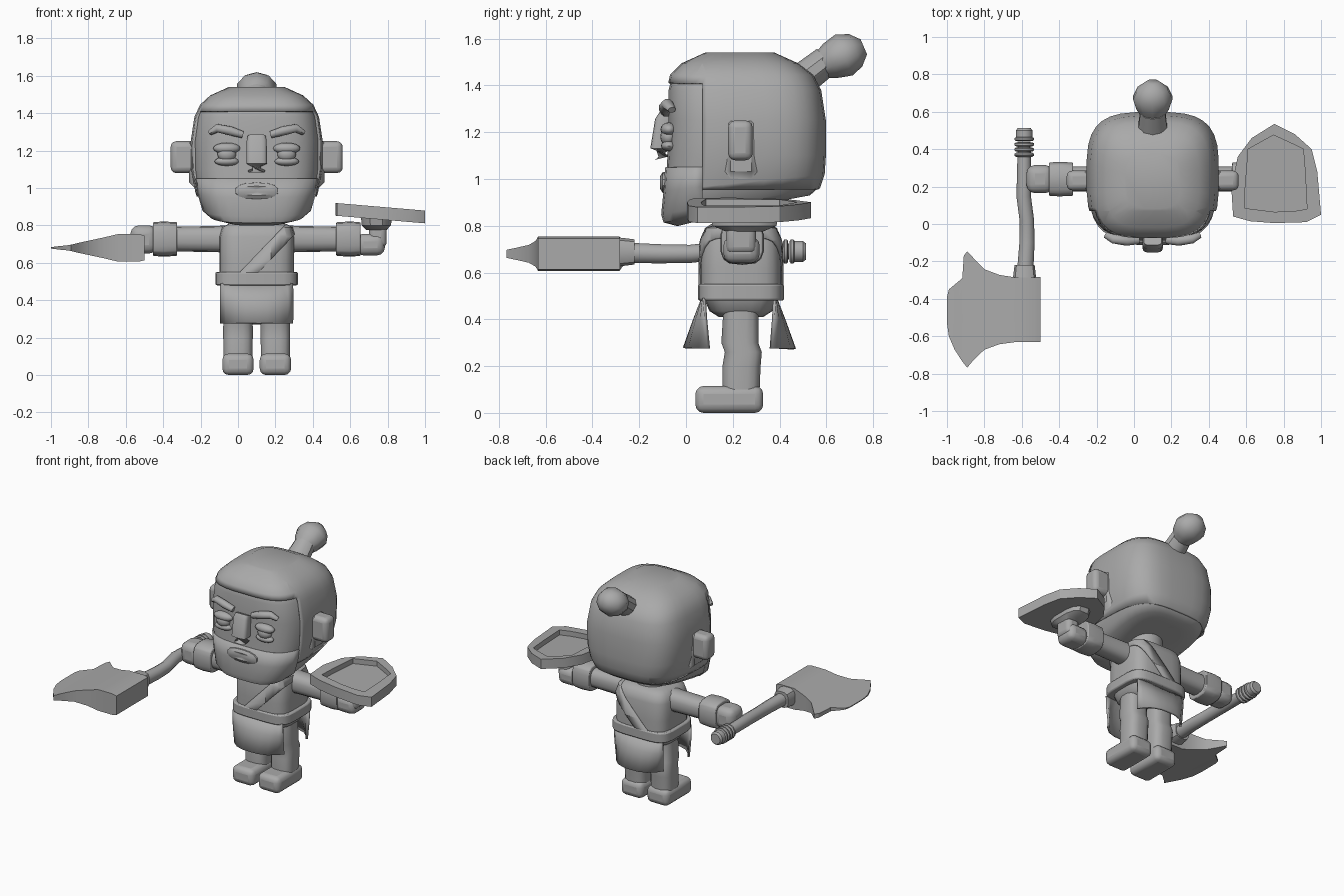
import bpy, bmesh, math
from mathutils import Vector, Matrix

if "Cube" in bpy.data.objects:
    bpy.data.objects.remove(bpy.data.objects["Cube"])

CX, CY = 0.1, 0.235   # body axis
grey = bpy.data.materials.new("stone_grey")
grey.diffuse_color = (0.4, 0.4, 0.4, 1)
grey.use_nodes = True
grey.node_tree.nodes["Principled BSDF"].inputs["Base Color"].default_value = grey.diffuse_color


def finish(name, bm, angle=35, bevel=0, seg=2, solid=0):
    bmesh.ops.recalc_face_normals(bm, faces=bm.faces)
    me = bpy.data.meshes.new(name)
    bm.to_mesh(me)
    bm.free()
    ob = bpy.data.objects.new(name, me)
    bpy.context.collection.objects.link(ob)
    me.materials.append(grey)
    if solid:
        m = ob.modifiers.new("thickness", 'SOLIDIFY')
        m.thickness, m.offset = solid, -1
    if bevel:
        m = ob.modifiers.new("bevel", 'BEVEL')
        m.width, m.segments, m.limit_method = bevel, seg, 'ANGLE'
    bpy.ops.object.select_all(action='DESELECT')
    ob.select_set(True)
    bpy.context.view_layer.objects.active = ob
    bpy.ops.object.shade_smooth_by_angle(angle=math.radians(angle))
    return ob


def oval(a, b, n=24, e=2.0):
    """Superellipse outline."""
    out = []
    for i in range(n):
        t = 2 * math.pi * (i + 0.5) / n
        c, s = math.cos(t), math.sin(t)
        out.append((a * math.copysign(abs(c) ** (2 / e), c), b * math.copysign(abs(s) ** (2 / e), s)))
    return out


def loft(rings, caps=True):
    bm = bmesh.new()
    vs = [[bm.verts.new(p) for p in r] for r in rings]
    n = len(rings[0])
    for lo, hi in zip(vs, vs[1:]):
        for i in range(n):
            bm.faces.new((lo[i], lo[(i + 1) % n], hi[(i + 1) % n], hi[i]))
    if caps:
        bm.faces.new(vs[0][::-1])
        bm.faces.new(vs[-1])
    return bm


def body(rows, grow=0, n=24, e=3.4, cx=CX):
    """Rows of (front z, back z, half width, front y, back y)."""
    rings = []
    for zf, zb, w, yf, yb in rows:
        c, d = (yf + yb) / 2, (yb - yf) / 2
        rings.append([(cx + x, c + y, zf + (zb - zf) * (y / d + 1) / 2)
                      for x, y in oval(w + grow, d + grow, n, e)])
    return loft(rings)


def tube(name, pts, n=12, e=2.0, **kw):
    """Tube along points of (position, half width, half height)."""
    rings = []
    for i, (p, a, b) in enumerate(pts):
        d = Vector(pts[min(i + 1, len(pts) - 1)][0]) - Vector(pts[max(i - 1, 0)][0])
        side = d.cross(Vector((0, 0, 1)))
        side = side.normalized() if side.length > 1e-5 else Vector((1, 0, 0))
        up = side.cross(d).normalized()
        rings.append([Vector(p) + side * u + up * v for u, v in oval(a, b, n, e)])
    return finish(name, loft(rings), **kw)


def box(name, lo, hi, bevel=0.02, seg=2, turn=0):
    bm = bmesh.new()
    lo, hi = Vector(lo), Vector(hi)
    size = hi - lo
    bmesh.ops.create_cube(bm, size=1, matrix=Matrix.Translation((lo + hi) / 2)
                          @ Matrix.Rotation(turn, 4, 'Y') @ Matrix.Diagonal((*size, 1)))
    return finish(name, bm, 40, bevel, seg)


def ball(name, pos, size, seg=16):
    bm = bmesh.new()
    bmesh.ops.create_uvsphere(bm, u_segments=seg, v_segments=seg // 2, radius=1,
                              matrix=Matrix.Translation(pos) @ Matrix.Diagonal((*size, 1)))
    return finish(name, bm, 50)


def shell(name, bm, planes, drop, solid=0.015):
    """Cut a grown surface along planes and drop the faces matching a rule."""
    for co, no in planes:
        bmesh.ops.bisect_plane(bm, geom=bm.verts[:] + bm.edges[:] + bm.faces[:], plane_co=co, plane_no=no)
    dead = [f for f in bm.faces if drop(f.calc_center_median())]
    bmesh.ops.delete(bm, geom=dead, context='FACES')
    return finish(name, bm, 40, solid=solid)


# Head, hair shell and beard
head = [(.80, .92, .17, -.03, .45), (.815, .93, .25, -.09, .53), (.85, .96, .29, -.1, .565),
        (.95, 1.02, .32, -.09, .585), (1.1, 1.1, .342, -.08, .59), (1.25, 1.25, .345, -.075, .59),
        (1.38, 1.38, .325, -.075, .57), (1.445, 1.445, .295, -.06, .535),
        (1.495, 1.495, .24, -.01, .47), (1.53, 1.53, .14, .09, .37)]
finish("head", body(head, n=32), 50)
hair = head[:-1] + [(1.54, 1.54, .14, .09, .37)]
shell("hair", body(hair, .009, 32), [((0, .07, 0), (0, 1, 0)), ((0, 0, 1.41), (0, 0, 1)), ((0, 0, .955), (0, 0, 1))],
      lambda c: (c.y < .07 and c.z < 1.41) or c.z < .955)
shell("beard", body(head, .007, 32), [((0, .07, 0), (0, 1, 0)), ((0, 0, 1.05), (0, 0, 1))],
      lambda c: c.y > .07 or c.z > 1.05)

# Topknot
tube("topknot_band", [((CX, .49, 1.42), .085, .07), ((CX, .60, 1.505), .07, .065)], 10)
tube("topknot", [((CX, .56, 1.475), .05, .05), ((CX, .62, 1.505), .09, .08), ((CX, .675, 1.53), .11, .095),
                 ((CX, .725, 1.55), .085, .075), ((CX, .76, 1.565), .035, .035)], 10, angle=60)

# Ears and face, mirrored about the body axis
for s, side in ((-1, "right"), (1, "left")):
    def X(a, b):
        return sorted((CX + s * a, CX + s * b))
    a, b = X(.31, .46)
    box(side + "_ear", (a, .18, 1.08), (b, .285, 1.25), .03, 3)
    a, b = X(.30, .362)
    box(side + "_sideburn", (a, .16, 1.0), (b, .31, 1.27), .04, 1)
    ball(side + "_eye", (CX + s * .16, -.075, 1.18), (.05, .035, .04))
    ball(side + "_upper_lid", (CX + s * .16, -.073, 1.212), (.073, .036, .03))
    ball(side + "_lower_lid", (CX + s * .16, -.073, 1.142), (.066, .034, .024))
    tube(side + "_brow", [((CX + s * .075, -.085, 1.285), .024, .02), ((CX + s * .14, -.09, 1.305), .028, .026),
                          ((CX + s * .21, -.08, 1.32), .026, .024), ((CX + s * .25, -.06, 1.295), .018, .014)], 8,
         angle=50)
tube("nose", [((CX, -.085, 1.275), .048, .03), ((CX, -.095, 1.25), .054, .038), ((CX, -.11, 1.13), .055, .043),
              ((CX, -.1, 1.09), .046, .035)], 16, 4, angle=50)
tube("lips", [((CX, -.05, .985), .12, .047), ((CX, -.1, .985), .115, .044), ((CX, -.112, .985), .085, .025),
              ((CX, -.102, .985), .04, .008)], 14, 2.4)

# Torso, sash and belt
finish("neck", body([(.76, .76, .11, .13, .34), (.95, .95, .11, .13, .34)], e=2), 40)
torso = [(.5, .5, .2, .06, .41), (.62, .62, .2, .06, .41), (.74, .74, .2, .065, .405),
         (.79, .79, .185, .08, .39), (.815, .815, .14, .12, .35)]
finish("torso", body(torso, e=4), 50)
cut = Vector((.72, 0, -.69))
lo, hi = Vector((.01, 0, .55)), Vector((.11, 0, .55))
shell("sash", body(torso, .008, e=4), [(lo, cut), (hi, cut)],
      lambda c: (c - lo).dot(cut) < 0 or (c - hi).dot(cut) > 0, .012)
finish("belt", body([(.48, .48, .222, .05, .42), (.55, .55, .222, .05, .42)], e=4.5), 40, .008)
finish("hips", body([(.41, .41, .13, .14, .33), (.435, .435, .175, .10, .37), (.49, .49, .19, .075, .395)], e=3.5), 50)

# Skirt flaps: curved sheets flaring away from the belt
for s, side in ((-1, "front"), (1, "back")):
    bm = bmesh.new()
    grid = []
    for z, out, w in ((.49, .155, .19), (.40, .19, .19), (.275, .235, .185)):
        grid.append([bm.verts.new((CX + w * t, CY + s * (out - (.235 - .13) * abs(t) ** 3 * (.5 - z) / .23), z))
                     for t in (-1, -.85, -.6, -.3, 0, .3, .6, .85, 1)])
    for r, q in zip(grid, grid[1:]):
        for i in range(8):
            bm.faces.new((r[i], r[i + 1], q[i + 1], q[i]))
    finish(side + "_flap", bm, 40, solid=.014)

# Legs, feet, arms, cuffs
for s, side in ((-1, "right"), (1, "left")):
    x = CX + s * .1
    rows = [(.08, .08, .078, .155, .315), (.2, .2, .08, .155, .32), (.26, .26, .08, .165, .325),
            (.3, .3, .078, .15, .31), (.46, .46, .075, .16, .31)]
    finish(side + "_leg", body(rows, n=16, e=3, cx=x), 50)
    box(side + "_foot", (x - .084, .04, 0), (x + .084, .33, .115), .035, 3)

    def A(d, y=.24, z=.727):
        return (CX + s * d, y, z)
    tube(side + "_arm", [(A(.15), .075, .075), (A(.21), .07, .07), (A(.45), .068, .066)], 14, 2.6)
    tube(side + "_cuff", [(A(.425), .09, .09), (A(.5), .094, .094), (A(.555), .09, .09)], 14, 3.2, bevel=.006)
box("right_hand", (-.575, .165, .65), (-.43, .315, .80), .045, 3)
box("left_hand", (.63, .16, .64), (.785, .315, .755), .04, 3)
box("left_thumb", (.70, .17, .68), (.795, .30, .83), .03, 3)

# Shield: outline, raised rim and recessed face, tilted to the side
outer = [(.53, .04), (.52, .2), (.555, .36), (.63, .46), (.75, .535), (.86, .48), (.95, .40),
         (.98, .28), (1.0, .05), (.92, .01), (.75, .005), (.62, .015)]
inner = [(.59, .085), (.595, .2), (.605, .32), (.61, .40), (.745, .475), (.83, .437), (.905, .40),
         (.915, .28), (.925, .08), (.85, .068), (.75, .065), (.67, .075)]


def lay(pts, h):
    return [(x, y, .92 - .085 * (x - .52) + h) for x, y in pts]


finish("shield", loft([lay(outer, -.068), lay(outer, 0), lay(inner, 0), lay(inner, -.035)]), 30)
tube("shield_grip", [((.74, .25, .775), .055, .08), ((.74, .25, .80), .08, .14), ((.74, .25, .85), .085, .15)], 12, 3)

# Axe handle, grip rings and collar
tube("axe_handle", [((x, y, z), r, r) for x, y, z, r in (
    (-.587, .44, .69, .036), (-.588, .3, .69, .038), (-.59, .15, .695, .04), (-.573, .02, .68, .04),
    (-.572, -.1, .68, .042), (-.585, -.3, .685, .046))], 12)
tube("axe_pommel", [((-.587, y, .69), r, r) for y, r in ((.45, .036), (.462, .046), (.5, .046), (.513, .036))], 12)
for i in range(4):
    y = .37 + .028 * i
    tube("grip_ring", [((-.587, y + d, .69), r, r) for d, r in ((-.011, .045), (-.005, .054), (.005, .054), (.011, .045))],
         12)
tube("axe_collar", [((-.585, -.22, .688), .055, .055), ((-.585, -.30, .688), .065, .065)], 12, 3)

# Axe blade: sections thinning toward the flared edge
sections = [(-.5, -.632, -.283, .066), (-.53, -.632, -.285, .074), (-.64, -.632, -.285, .074),
            (-.72, -.643, -.272, .055), (-.80, -.672, -.242, .038), (-.86, -.73, -.18, .025),
            (-.892, -.768, -.146, .017), (-.91, -.745, -.17, .014), (-.918, -.735, -.29, .013),
            (-.96, -.67, -.325, .009), (-.99, -.60, -.35, .005), (-1.0, -.53, -.39, .003)]
rings = []
for x, a, b, h in sections:
    m = (a + b) / 2
    rings.append([(x, a, .68 - h), (x, m, .68 - h), (x, b, .68 - h), (x, b, .68 + h), (x, m, .68 + h), (x, a, .68 + h)])
finish("axe_blade", loft(rings), 30)
